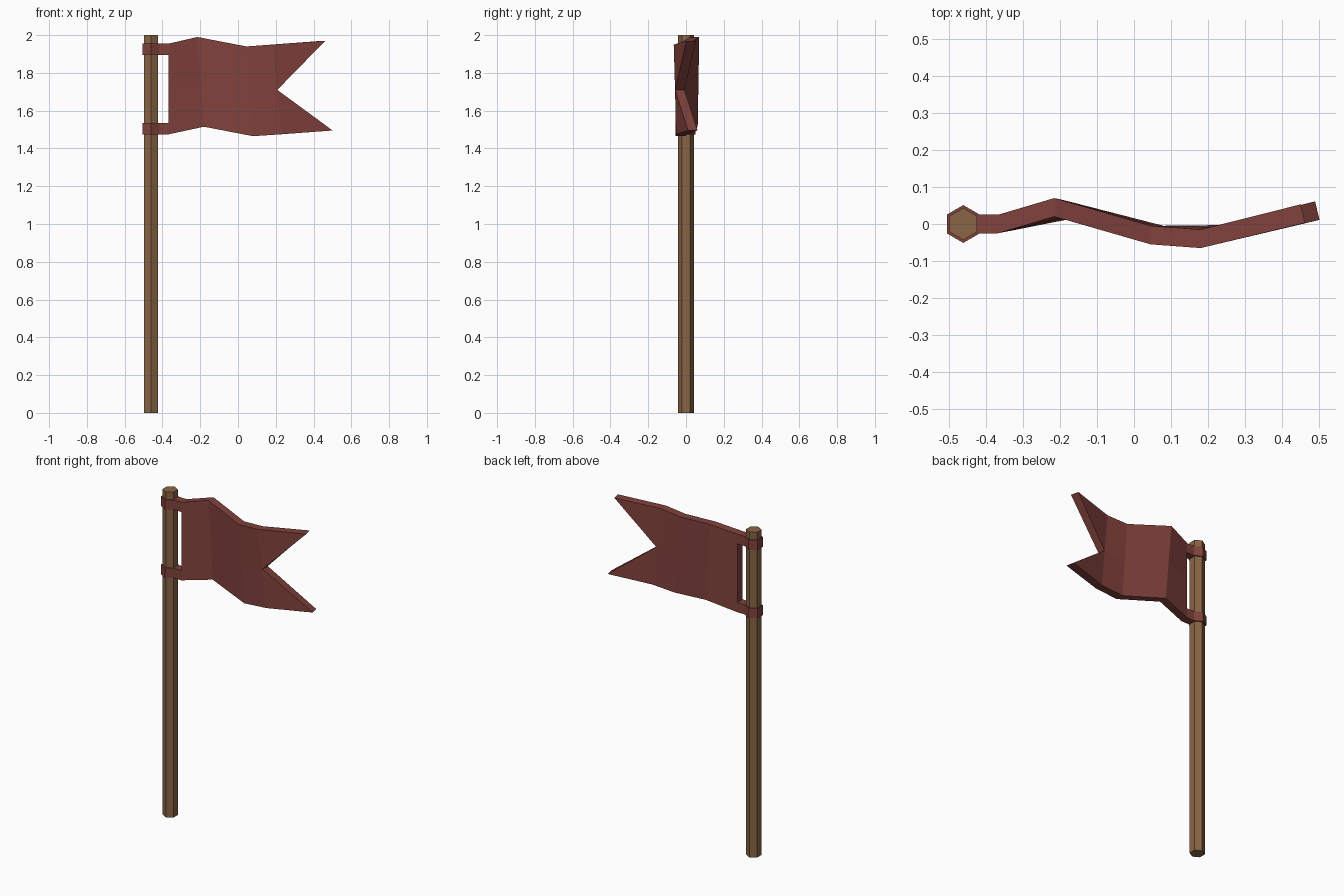
import bpy, bmesh, math

if "Cube" in bpy.data.objects:
    bpy.data.objects.remove(bpy.data.objects["Cube"])

CX = -0.461   # pole axis
T = 0.05      # cloth thickness


def material(name, rgb):
    m = bpy.data.materials.new(name)
    m.diffuse_color = (*rgb, 1)
    m.use_nodes = True
    m.node_tree.nodes["Principled BSDF"].inputs["Base Color"].default_value = m.diffuse_color
    return m


def finish(bm, name, mat):
    bmesh.ops.recalc_face_normals(bm, faces=bm.faces)
    me = bpy.data.meshes.new(name)
    bm.to_mesh(me)
    bm.free()
    me.materials.append(mat)
    ob = bpy.data.objects.new(name, me)
    bpy.context.collection.objects.link(ob)
    return ob


def extrude(bm, vec):
    r = bmesh.ops.extrude_face_region(bm, geom=bm.faces[:])
    new = [g for g in r["geom"] if isinstance(g, bmesh.types.BMVert)]
    bmesh.ops.translate(bm, verts=new, vec=vec)
    return new


def prism(name, pts, z0, z1, mat):
    bm = bmesh.new()
    bm.faces.new([bm.verts.new((x, y, z0)) for x, y in pts])
    extrude(bm, (0, 0, z1 - z0))
    return finish(bm, name, mat)


def hexagon(r):
    # starts and ends at the two corners of the +x flat
    return [(CX + r * math.cos(math.radians(30 + 60 * i)),
             r * math.sin(math.radians(30 + 60 * i))) for i in range(6)]


wood = material("wood", (0.25, 0.13, 0.06))
cloth = material("red_cloth", (0.22, 0.054, 0.045))

# Pole
prism("pole", hexagon(0.043), 0, 2, wood)

# Two loops round the pole, each with a tab reaching the flag
loop = hexagon(0.051) + [(-0.367, -T / 2), (-0.367, T / 2)]
prism("upper_loop", loop, 1.895, 1.955, cloth)
prism("lower_loop", loop, 1.475, 1.535, cloth)

# Flag: wavy columns of top, middle, bottom points, then two tail tips
columns = [
    [(-0.367, 0, 1.955), (-0.367, 0, 1.715), (-0.367, 0, 1.475)],
    [(-0.215, 0.045, 1.99), (-0.197, 0.041, 1.752), (-0.18, 0.037, 1.515)],
    [(0.045, -0.03, 1.94), (0.062, -0.03, 1.702), (0.08, -0.03, 1.465)],
    [(0.18, -0.04, 1.95), (0.208, -0.033, 1.71), (0.23, -0.028, 1.475)],
]
tips = [(0.462, 0.028, 1.97), (0.501, 0.036, 1.495)]
bm = bmesh.new()


def vert(p):
    return bm.verts.new((p[0], p[1] - T / 2, p[2]))


grid = [[vert(p) for p in c] for c in columns]
for a, b in zip(grid, grid[1:]):
    for i in range(2):
        bm.faces.new((a[i], a[i + 1], b[i + 1], b[i]))
top, notch, bottom = grid[-1]
bm.faces.new((top, notch, vert(tips[0])))
bm.faces.new((notch, bottom, vert(tips[1])))
for v in extrude(bm, (0, T, 0)):
    if v.co.x > 0.4:          # tips are cut square to the cloth
        v.co.x -= 0.012
finish(bm, "flag", cloth)
